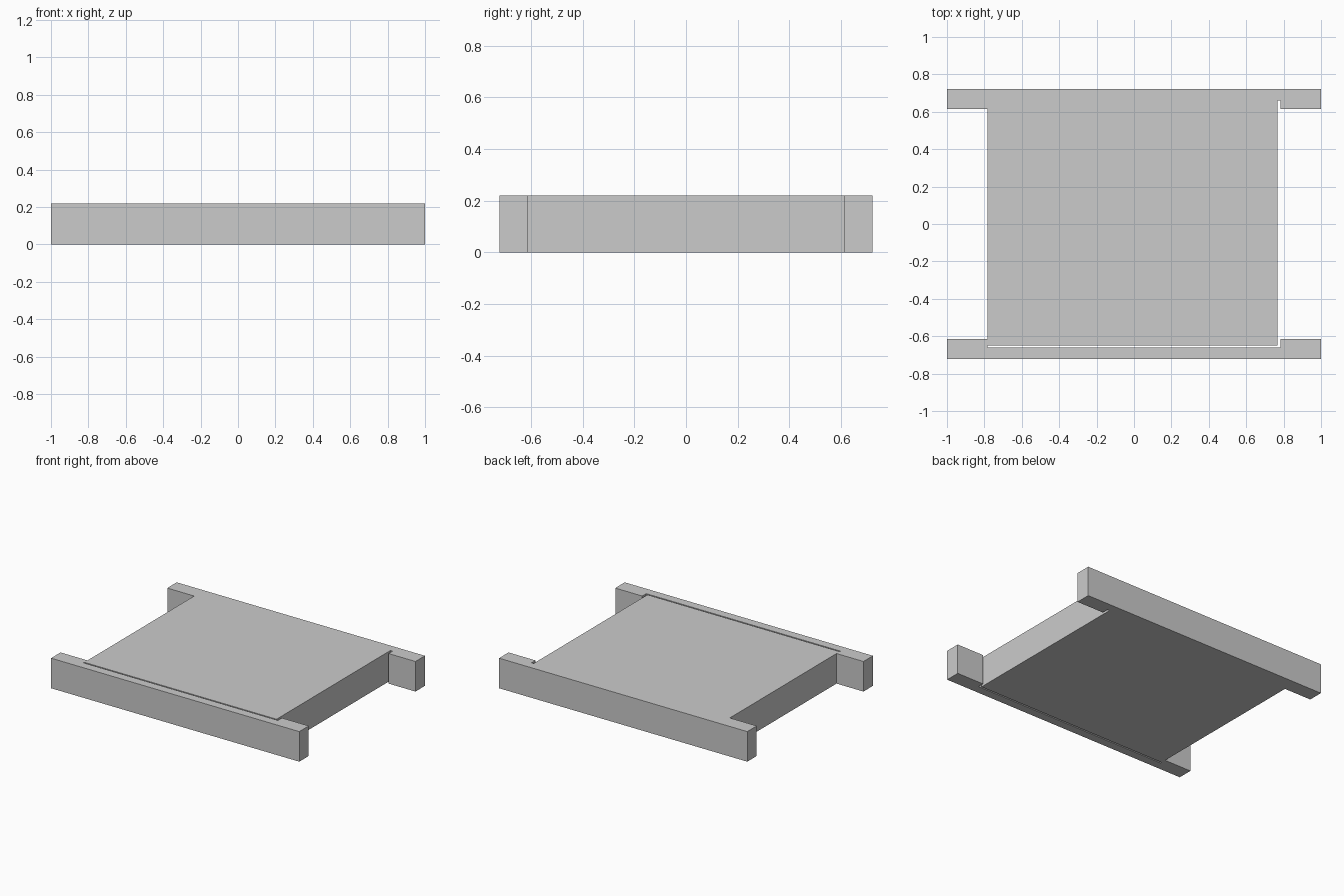
import bpy
import bmesh

if "Cube" in bpy.data.objects:
    bpy.data.objects.remove(bpy.data.objects["Cube"])

HEIGHT = 0.219
OUTER, INNER, RECESS = 0.723, 0.614, 0.66   # rail outer face, inner face, recess depth (y)
NOTCH = 0.783                               # half width of the recess (x)


def extrude_outline(name, points):
    """Solid prism standing on z = 0 from a flat outline."""
    bm = bmesh.new()
    face = bm.faces.new([bm.verts.new((x, y, 0)) for x, y in points])
    grown = bmesh.ops.extrude_face_region(bm, geom=[face])["geom"]
    top = [v for v in grown if isinstance(v, bmesh.types.BMVert)]
    bmesh.ops.translate(bm, verts=top, vec=(0, 0, HEIGHT))
    bmesh.ops.recalc_face_normals(bm, faces=bm.faces)
    mesh = bpy.data.meshes.new(name)
    bm.to_mesh(mesh)
    bm.free()
    obj = bpy.data.objects.new(name, mesh)
    bpy.context.collection.objects.link(obj)
    return obj


# Two long rails, each with a shallow recess facing the panel
rail = [(-1, OUTER), (-1, INNER), (-NOTCH, INNER), (-NOTCH, RECESS),
        (NOTCH, RECESS), (NOTCH, INNER), (1, INNER), (1, OUTER)]
for name, side in (("back_rail", 1), ("front_rail", -1)):
    extrude_outline(name, [(x, y * side) for x, y in rail])

# Central panel, seated in the back left of the recesses, leaving thin gaps
extrude_outline("center_panel", [(-NOTCH, -0.65), (0.766, -0.65),
                                 (0.766, RECESS), (-NOTCH, RECESS)])
